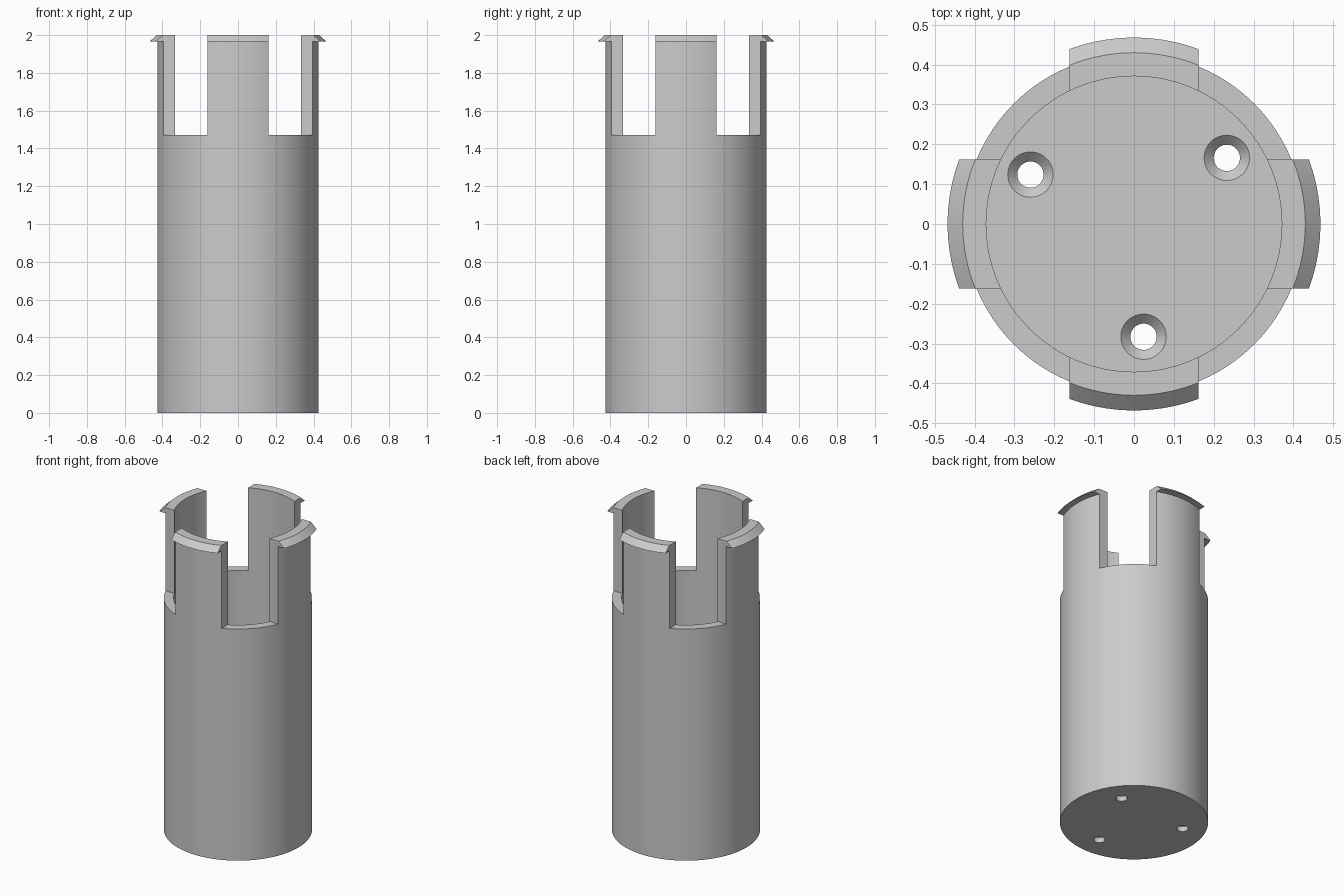
import bpy, bmesh, math
from mathutils import Matrix, Vector

if "Cube" in bpy.data.objects:
    bpy.data.objects.remove(bpy.data.objects["Cube"])

R_OUT, R_IN, FLOOR = 0.427, 0.371, 0.056
ARM_HALF, NOTCH_Z = 0.162, 1.472

grey = bpy.data.materials.new("plain grey")
grey.diffuse_color = (0.60, 0.60, 0.60, 1)
grey.use_nodes = True
grey.node_tree.nodes["Principled BSDF"].inputs["Base Color"].default_value = grey.diffuse_color


def lathe(name, profile, steps, centre=(0, 0)):
    """Spin an (r, z) profile that starts and ends on the axis."""
    bm = bmesh.new()
    vs = [bm.verts.new((r, 0, z)) for r, z in profile]
    es = [bm.edges.new(p) for p in zip(vs, vs[1:])]
    bmesh.ops.spin(bm, geom=vs + es, cent=(0, 0, 0), axis=(0, 0, 1),
                   angle=2 * math.pi, steps=steps, use_merge=True)
    bmesh.ops.remove_doubles(bm, verts=bm.verts, dist=1e-5)
    bmesh.ops.translate(bm, verts=bm.verts, vec=(*centre, 0))
    return finish(name, bm)


def finish(name, bm):
    bmesh.ops.recalc_face_normals(bm, faces=bm.faces)
    mesh = bpy.data.meshes.new(name)
    bm.to_mesh(mesh)
    bm.free()
    mesh.materials.append(grey)
    ob = bpy.data.objects.new(name, mesh)
    bpy.context.collection.objects.link(ob)
    return ob


# Cup with a solid floor and an outward snap lip around the rim
cup = lathe("snap_fit_cup", [
    (0, 0), (R_OUT, 0), (R_OUT, 1.965), (0.468, 1.965), (0.43, 2.0),
    (R_IN, 2.0), (R_IN, FLOOR), (0, FLOOR)], 128)

cutters = []

# Four corner notches leave four upright arms
bm = bmesh.new()
for sx in (-1, 1):
    for sy in (-1, 1):
        c = Vector((sx * (ARM_HALF + 0.25), sy * (ARM_HALF + 0.25), NOTCH_Z + 0.5))
        bmesh.ops.create_cube(bm, size=1, matrix=Matrix.Translation(c)
                              @ Matrix.Diagonal((0.5, 0.5, 1, 1)))
cutters.append(finish("notch_cutter", bm))

# Three countersunk screw holes through the floor
for x, y in ((-0.26, 0.124), (0.233, 0.166), (0.024, -0.283)):
    cutters.append(lathe("screw_hole_cutter", [
        (0, -0.1), (0.033, -0.1), (0.033, FLOOR - 0.024),
        (0.057, FLOOR), (0.057, 0.1), (0, 0.1)], 40, (x, y)))

bpy.context.view_layer.objects.active = cup
cup.select_set(True)
for cutter in cutters:
    mod = cup.modifiers.new("cut", 'BOOLEAN')
    mod.operation, mod.solver, mod.object = 'DIFFERENCE', 'EXACT', cutter
    bpy.ops.object.modifier_apply(modifier=mod.name)
    bpy.data.objects.remove(cutter)

bpy.ops.object.shade_smooth_by_angle(angle=math.radians(30))
